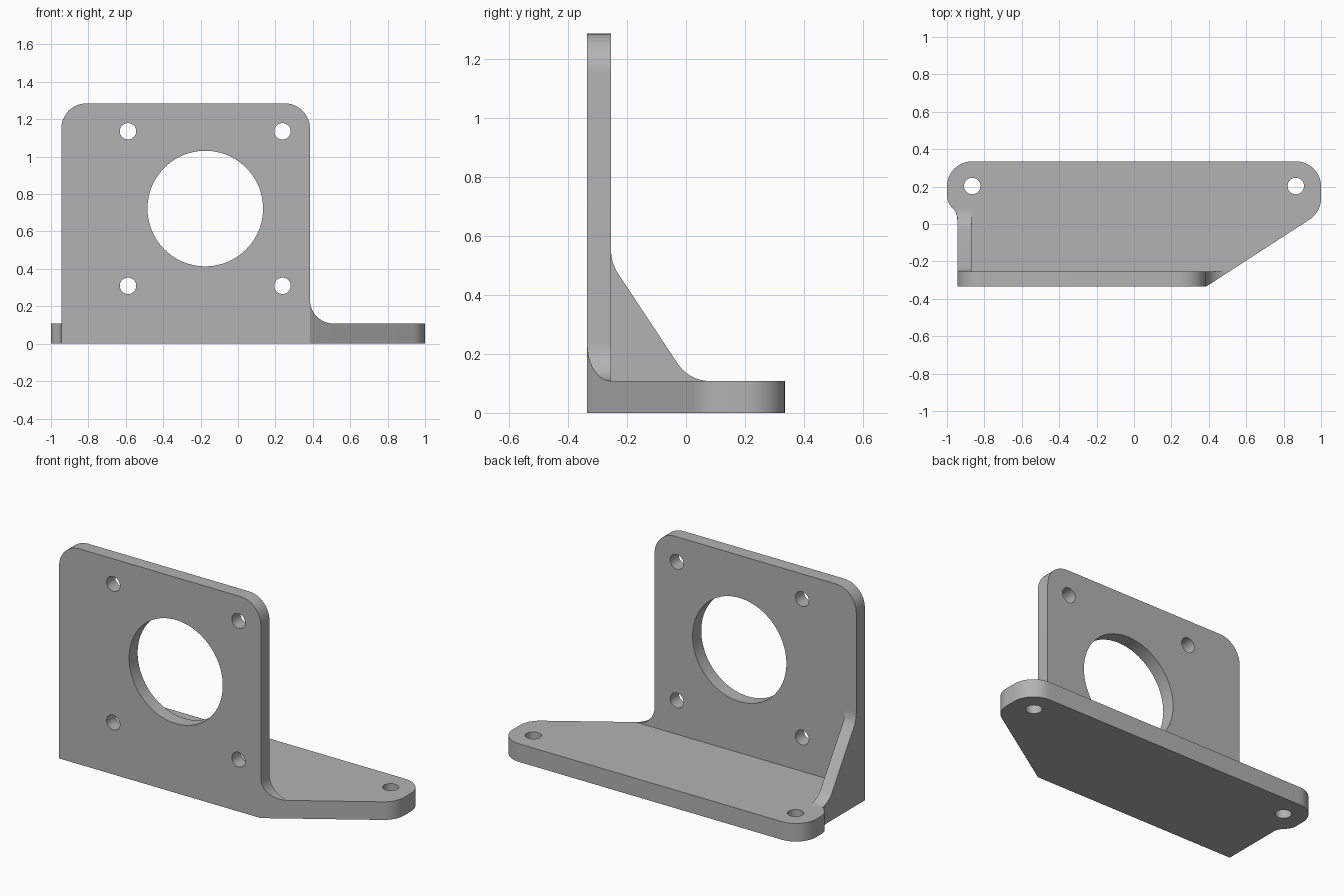
import bpy, bmesh, math
from mathutils import Vector

if "Cube" in bpy.data.objects:
    bpy.data.objects.remove(bpy.data.objects["Cube"], do_unlink=True)

# Main dimensions
FRONT, WALL_BACK, BACK = -0.335, -0.254, 0.335
LEFT, RIGHT = -0.945, 0.385          # wall sides
BASE_H, TOP = 0.108, 1.285
CORNER_R, FILLET_R, SCREW_R = 0.135, 0.125, 0.044
SLOPE = (WALL_BACK - FRONT) / FILLET_R   # slant of the base's front right edge

grey = bpy.data.materials.new("plain grey")
grey.use_nodes = True
grey.diffuse_color = (0.45, 0.45, 0.45, 1)
grey.node_tree.nodes["Principled BSDF"].inputs["Base Color"].default_value = (0.45, 0.45, 0.45, 1)


def round_corner(a, p, b, r, steps=12):
    """Points of an arc of radius r that rounds corner p between a and b."""
    a, p, b = Vector(a), Vector(p), Vector(b)
    u, v = (a - p).normalized(), (b - p).normalized()
    half = u.angle(v) / 2
    centre = p + (u + v).normalized() * (r / math.sin(half))
    start = p + u * (r / math.tan(half)) - centre
    end = p + v * (r / math.tan(half)) - centre
    sweep = start.angle(end)
    return [tuple(centre + (start * math.sin((1 - t) * sweep) + end * math.sin(t * sweep))
                  / math.sin(sweep)) for t in (i / steps for i in range(steps + 1))]


def outline(corners):
    """Closed outline from (x, y, radius) corners."""
    pts = []
    for i, (x, y, r) in enumerate(corners):
        a, b = corners[i - 1], corners[(i + 1) % len(corners)]
        pts += round_corner(a[:2], (x, y), b[:2], r) if r else [(x, y)]
    return pts


def circle(x, y, r, n=48):
    return [(x + r * math.cos(2 * math.pi * i / n), y + r * math.sin(2 * math.pi * i / n))
            for i in range(n)]


def finish(name, mesh):
    """Clean, smooth and colour a mesh, and put it in the scene."""
    bm = bmesh.new()
    bm.from_mesh(mesh)
    bmesh.ops.remove_doubles(bm, verts=bm.verts, dist=0.0002)
    bmesh.ops.recalc_face_normals(bm, faces=bm.faces)
    bm.to_mesh(mesh)
    bm.free()
    mesh.materials.clear()
    mesh.materials.append(grey)
    ob = bpy.data.objects.new(name, mesh)
    bpy.context.collection.objects.link(ob)
    bpy.ops.object.select_all(action='DESELECT')
    ob.select_set(True)
    bpy.context.view_layer.objects.active = ob
    bpy.ops.object.shade_smooth_by_angle(angle=math.radians(30))
    return ob


def plate(name, loops, low, high, place):
    """Extrude a filled outline with holes from low to high; place maps (u, v, depth) to xyz."""
    curve = bpy.data.curves.new(name + "_profile", 'CURVE')
    curve.dimensions, curve.fill_mode = '2D', 'BOTH'
    curve.extrude = (high - low) / 2
    for loop in loops:
        s = curve.splines.new('POLY')
        s.points.add(len(loop) - 1)
        for pt, (u, v) in zip(s.points, loop):
            pt.co = (u, v, 0, 1)
        s.use_cyclic_u = True
    helper = bpy.data.objects.new(name + "_profile", curve)
    bpy.context.collection.objects.link(helper)
    deps = bpy.context.evaluated_depsgraph_get()
    mesh = bpy.data.meshes.new_from_object(helper.evaluated_get(deps))
    bpy.data.objects.remove(helper, do_unlink=True)
    bpy.data.curves.remove(curve)
    mid = (low + high) / 2
    for v in mesh.vertices:
        v.co = place(v.co.x, v.co.y, v.co.z + mid)
    mesh.name = name
    return finish(name, mesh)


# Base plate with rounded ears and two screw holes
base = outline([
    (LEFT, FRONT, 0), (RIGHT, FRONT, 0),
    (1, FRONT + SLOPE * (1 - RIGHT), CORNER_R), (1, BACK, CORNER_R - 0.001),
    (-1, BACK, CORNER_R - 0.001), (-1, 0.115, 0.085), (LEFT, 0.06, 0.085)])
plate("base_plate", [base] + [circle(x, 0.203, SCREW_R) for x in (-0.865, 0.865)],
      0, BASE_H, lambda u, v, w: (u, v, w))

# Upright wall with a large bore and four screw holes
cx, cz, pitch = -0.175, 0.7225, 0.413
wall = outline([(LEFT, BASE_H, 0), (RIGHT, BASE_H, 0),
                (RIGHT, TOP, CORNER_R), (LEFT, TOP, CORNER_R)])
holes = [circle(cx + sx * pitch, cz + sz * pitch, SCREW_R) for sx in (-1, 1) for sz in (-1, 1)]
plate("upright_wall", [wall, circle(cx, cz, 0.309, 96)] + holes,
      FRONT, WALL_BACK, lambda u, v, w: (u, w, v))

# Sloping side rib, blended into the wall and the base
upper, lower = (WALL_BACK, 0.508), (0.011, BASE_H)
rib = [(WALL_BACK, BASE_H)]
rib += round_corner(lower, upper, (WALL_BACK, 1), 0.15)[::-1]
rib += round_corner(upper, lower, (1, BASE_H), 0.13)
plate("side_rib", [rib], LEFT, -0.87, lambda u, v, w: (w, u, v))

# Concave fillet at the wall's left foot, trimmed by the slanted base edge
bm = bmesh.new()
rows = []
for i in range(13):
    a = math.pi + i / 12 * math.pi / 2
    x = RIGHT + FILLET_R * (1 + math.cos(a))
    z = BASE_H + FILLET_R * (1 + math.sin(a))
    y = FRONT + SLOPE * (x - RIGHT)
    rows.append([bm.verts.new(c) for c in
                 ((x, y, BASE_H), (x, y, z), (x, WALL_BACK, z), (x, WALL_BACK, BASE_H))])
for p, q in zip(rows, rows[1:]):
    for k in range(4):
        n = (k + 1) % 4
        bm.faces.new((p[k], p[n], q[n], q[k]))
bm.faces.new(rows[0])
fillet = bpy.data.meshes.new("foot_fillet")
bm.to_mesh(fillet)
bm.free()
finish("foot_fillet", fillet)
